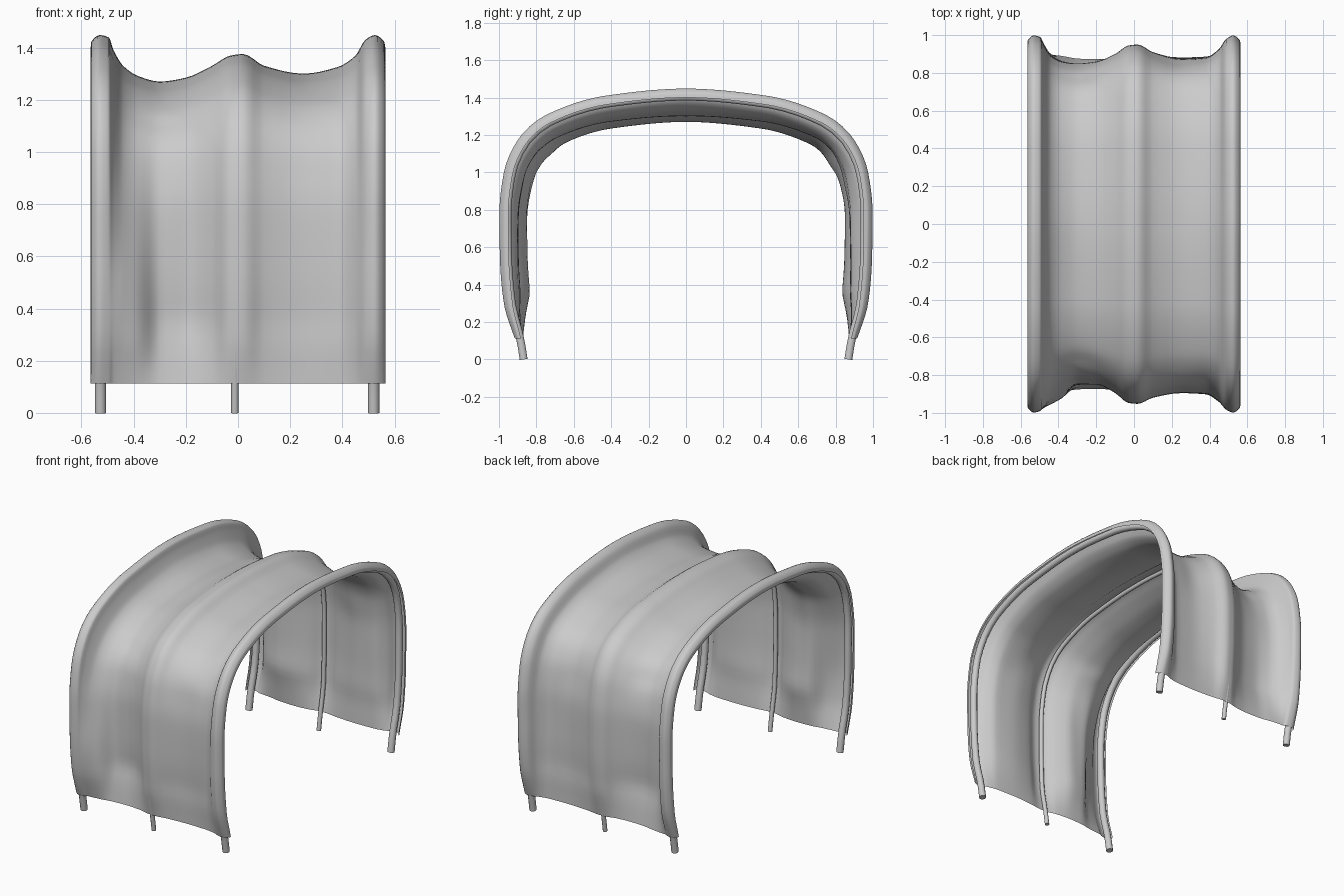
import bpy, math
from mathutils import Vector

if "Cube" in bpy.data.objects:
    bpy.data.objects.remove(bpy.data.objects["Cube"])


def spline(xs, ys, x):
    """Smooth interpolation without overshoot."""
    n = len(xs)
    x = min(max(x, xs[0]), xs[-1])
    i = 0
    while i < n - 2 and x > xs[i + 1]:
        i += 1

    def sec(k):
        return (ys[k + 1] - ys[k]) / (xs[k + 1] - xs[k])

    def slope(k):
        if k == 0:
            return sec(0)
        if k == n - 1:
            return sec(n - 2)
        a, b = sec(k - 1), sec(k)
        return 0 if a * b <= 0 else 2 * a * b / (a + b)
    h = xs[i + 1] - xs[i]
    t = (x - xs[i]) / h
    return (ys[i] * (1 + 2 * t) * (1 - t) ** 2 + ys[i + 1] * t * t * (3 - 2 * t)
            + h * slope(i) * t * (1 - t) ** 2 + h * slope(i + 1) * t * t * (t - 1))


# Hoop centre line (y, z), front foot to apex, mirrored to the back foot
half = [(-.868, 0), (-.886, .11), (-.932, .3), (-.952, .55), (-.955, .78),
        (-.932, .99), (-.86, 1.155), (-.73, 1.268), (-.42, 1.368), (0, 1.405)]
path = half + [(-y, z) for y, z in half[-2::-1]]
arc = [0]
for p, q in zip(path, path[1:]):
    arc.append(arc[-1] + math.dist(p, q))
TOTAL, HEM = arc[-1], arc[1]
PY, PZ = [p[0] for p in path], [p[1] for p in path]


def on_path(s):
    return Vector((spline(arc, PY, s), spline(arc, PZ, s)))


def offset_point(x, s, d):
    """Point on the hoop line at arc length s, moved outward by d."""
    e = .05
    t = (on_path(min(s + e, TOTAL)) - on_path(max(s - e, 0))).normalized()
    p = on_path(s)
    return Vector((x, p.x - t.y * d, p.y + t.x * d))


def height_fraction(s):
    """0 at the hem, 1 at the apex."""
    return max(0, (min(s, TOTAL - s) - HEM) / (TOTAL / 2 - HEM))


# Hoops
def hoop(name, x, radius, drop):
    cu = bpy.data.curves.new(name, 'CURVE')
    cu.dimensions = '3D'
    cu.bevel_depth, cu.bevel_resolution, cu.use_fill_caps = radius, 3, True
    n = 56
    sp = cu.splines.new('POLY')
    sp.points.add(n)
    for i, pt in enumerate(sp.points):
        s = TOTAL * i / n
        d = -spline([0, .2, .6, 1], [0, drop * .5, drop * .7, drop], height_fraction(s))
        pt.co = (*offset_point(x, s, d), 1)
    sp.use_smooth = True
    ob = bpy.data.objects.new(name, cu)
    bpy.context.collection.objects.link(ob)
    bpy.ops.object.select_all(action='DESELECT')
    bpy.context.view_layer.objects.active = ob
    ob.select_set(True)
    bpy.ops.object.convert(target='MESH')
    bpy.ops.object.shade_smooth_by_angle(angle=math.radians(40))


hoop("left_hoop", -.527, .022, 0)
hoop("middle_hoop", -.012, .014, .05)
hoop("right_hoop", .52, .022, 0)

# Cloth: outward offset from the hoop line across x, at several heights
KX = [-.565, -.562, -.53, -.495, -.478, -.44, -.38, -.3, -.2, -.1, -.03, .02,
      .1, .25, .38, .45, .488, .525, .56, .565]


def row(inner_left, mid, inner_right=.025, k=1):
    """Full cross-section: wrap over the left hoop, bays, wrap over the right hoop."""
    full = [-.005, .018, .043, .034, inner_left] + mid + [inner_right, .043, .018, -.005]
    return [v * k for v in full]


hem = row(.02, [.015, .005, -.015, -.02, -.008, .016, .018, .002, -.01, -.005, .012], .034, .7)
shoulder = row(-.012, [-.085, -.12, -.135, -.115, -.065, -.02, -.012, -.055, -.09, -.08, -.045])
apex = row(-.012, [-.075, -.115, -.135, -.12, -.075, -.036, -.03, -.075, -.105, -.08, -.036])
front_low = row(.026, [.01, -.02, -.095, -.105, -.06, -.006, -.001, -.035, -.055, -.045, -.005], .03)
front_wall = row(.015, [-.02, -.06, -.105, -.105, -.06, -.008, -.003, -.035, -.06, -.055, -.015], .028)
back_low = row(.01, [-.045, -.085, -.105, -.095, -.055, -.006, -.001, -.04, -.065, -.06, -.02], .03)
back_wall = row(-.005, [-.065, -.095, -.105, -.095, -.055, -.01, -.005, -.045, -.08, -.075, -.03])
FR = [0, .14, .32, .58, 1]

# Creases: end (-1 front, 1 back), x, height fraction, x size, height size, depth
creases = [(-1, -.27, .57, .14, .05, -.01), (-1, .22, .5, .12, .06, .01),
           (1, .2, .45, .1, .07, -.012), (1, -.25, .5, .12, .05, -.01)]


def cloth_offset(x, s):
    f = height_fraction(s)
    side = -1 if s < TOTAL / 2 else 1
    low, wall = (front_low, front_wall) if side < 0 else (back_low, back_wall)
    d = spline(FR, [spline(KX, r, x) for r in (hem, low, wall, shoulder, apex)], f)
    for e, cx, cf, wx, wf, a in creases:
        if e == side:
            d += a * math.exp(-((x - cx) / wx) ** 2 - ((f - cf - .15 * (cx - x)) / wf) ** 2)
    return d


xs = []
for a, b in zip(KX, KX[1:]):
    xs += [a + (b - a) * i / 4 for i in range(4)]
xs.append(KX[-1])
ROWS, C = 90, len(xs)
verts, faces = [], []
for j in range(ROWS + 1):
    s = HEM + (TOTAL - 2 * HEM) * j / ROWS
    for x in xs:
        verts.append(offset_point(x, s, cloth_offset(x, s)))
        if j in (0, ROWS):
            verts[-1].z = .113
for j in range(ROWS):
    for i in range(C - 1):
        k = j * C + i
        faces.append((k, k + 1, k + C + 1, k + C))
me = bpy.data.meshes.new("cloth_cover")
me.from_pydata(verts, [], faces)
me.shade_smooth()
cloth = bpy.data.objects.new("cloth_cover", me)
bpy.context.collection.objects.link(cloth)
